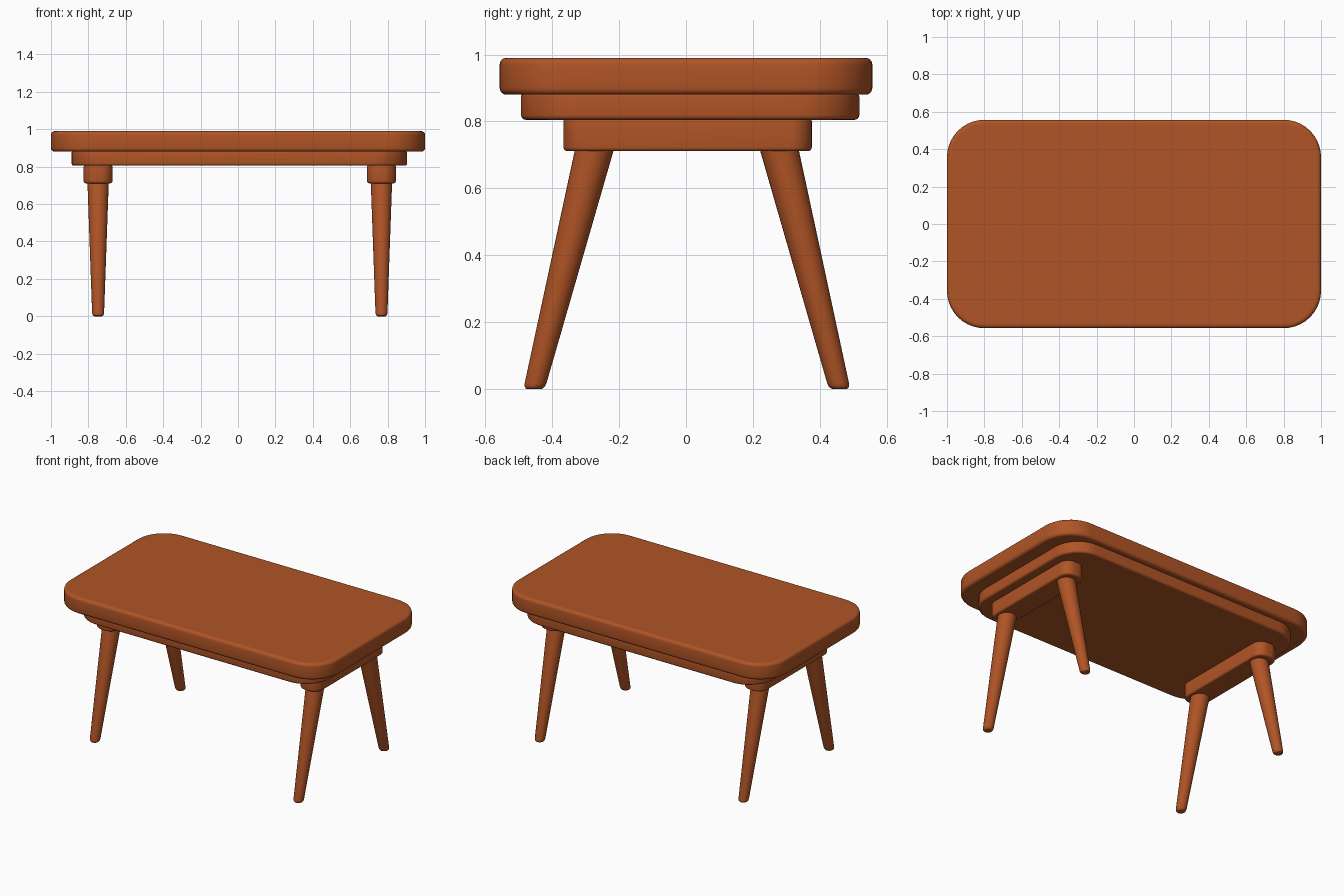
import bpy, bmesh, math

if "Cube" in bpy.data.objects:
    bpy.data.objects.remove(bpy.data.objects["Cube"])

wood = bpy.data.materials.new("warm brown wood")
wood.diffuse_color = (0.434, 0.089, 0.019, 1.0)
wood.use_nodes = True
wood.node_tree.nodes["Principled BSDF"].inputs["Base Color"].default_value = wood.diffuse_color


def loft(name, rings):
    """Skin a stack of closed rings, cap both ends and shade smooth."""
    bm = bmesh.new()
    loops = [[bm.verts.new(p) for p in ring] for ring in rings]
    n = len(loops[0])
    for a, b in zip(loops, loops[1:]):
        for i in range(n):
            j = (i + 1) % n
            bm.faces.new((a[i], a[j], b[j], b[i]))
    bm.faces.new(loops[0][::-1])
    bm.faces.new(loops[-1])
    bmesh.ops.recalc_face_normals(bm, faces=bm.faces)
    mesh = bpy.data.meshes.new(name)
    bm.to_mesh(mesh)
    bm.free()
    mesh.materials.append(wood)
    obj = bpy.data.objects.new(name, mesh)
    bpy.context.collection.objects.link(obj)
    bpy.ops.object.select_all(action='DESELECT')
    obj.select_set(True)
    bpy.context.view_layer.objects.active = obj
    bpy.ops.object.shade_smooth_by_angle(angle=math.radians(35))
    return obj


def rounded_rect(x0, x1, y0, y1, r, z, steps=10):
    pts = []
    corners = [(x1 - r, y1 - r), (x0 + r, y1 - r), (x0 + r, y0 + r), (x1 - r, y0 + r)]
    for q, (cx, cy) in enumerate(corners):
        for k in range(steps + 1):
            a = math.pi / 2 * (q + k / steps)
            pts.append((cx + r * math.cos(a), cy + r * math.sin(a), z))
    return pts


def slab(name, x0, x1, y0, y1, z0, z1, r, low, high, steps=4):
    """Rounded-corner board with softened lower and upper rims."""
    arc = [math.pi / 2 * k / steps for k in range(steps + 1)]
    prof = [(low + 0.008, z0)]
    prof += [(low * (1 - math.sin(a)), z0 + low * (1 - math.cos(a))) for a in arc]
    prof += [(high * (1 - math.cos(a)), z1 - high * (1 - math.sin(a))) for a in arc]
    prof += [(high + 0.008, z1)]
    return loft(name, [rounded_rect(x0 + d, x1 - d, y0 + d, y1 - d, r - d, z)
                       for d, z in prof])


# Top and the stepped board beneath it
slab("table_top", -1.0, 1.0, -0.557, 0.557, 0.88, 0.99, 0.20, 0.02, 0.02)
slab("under_board", -0.89, 0.904, -0.493, 0.518, 0.805, 0.884, 0.18, 0.014, 0.01)

# Cross cleats with a pair of splayed, tapered legs each
for side, x in (("left", -0.748), ("right", 0.767)):
    slab(side + "_cleat", x - 0.077, x + 0.077, -0.366, 0.376,
         0.711, 0.81, 0.065, 0.012, 0.01)
    for end, y_foot, y_head in (("front", -0.454, -0.275), ("back", 0.459, 0.28)):
        rings = []
        for z, r in ((0, 0.012), (0, 0.02), (0.003, 0.026), (0.009, 0.030),
                     (0.018, 0.032), (0.73, 0.0575)):
            cy = y_foot + (y_head - y_foot) * z / 0.711
            rings.append([(x + r * math.cos(t), cy + 1.02 * r * math.sin(t), z)
                          for t in (2 * math.pi * i / 32 for i in range(32))])
        loft(f"{end}_{side}_leg", rings)
